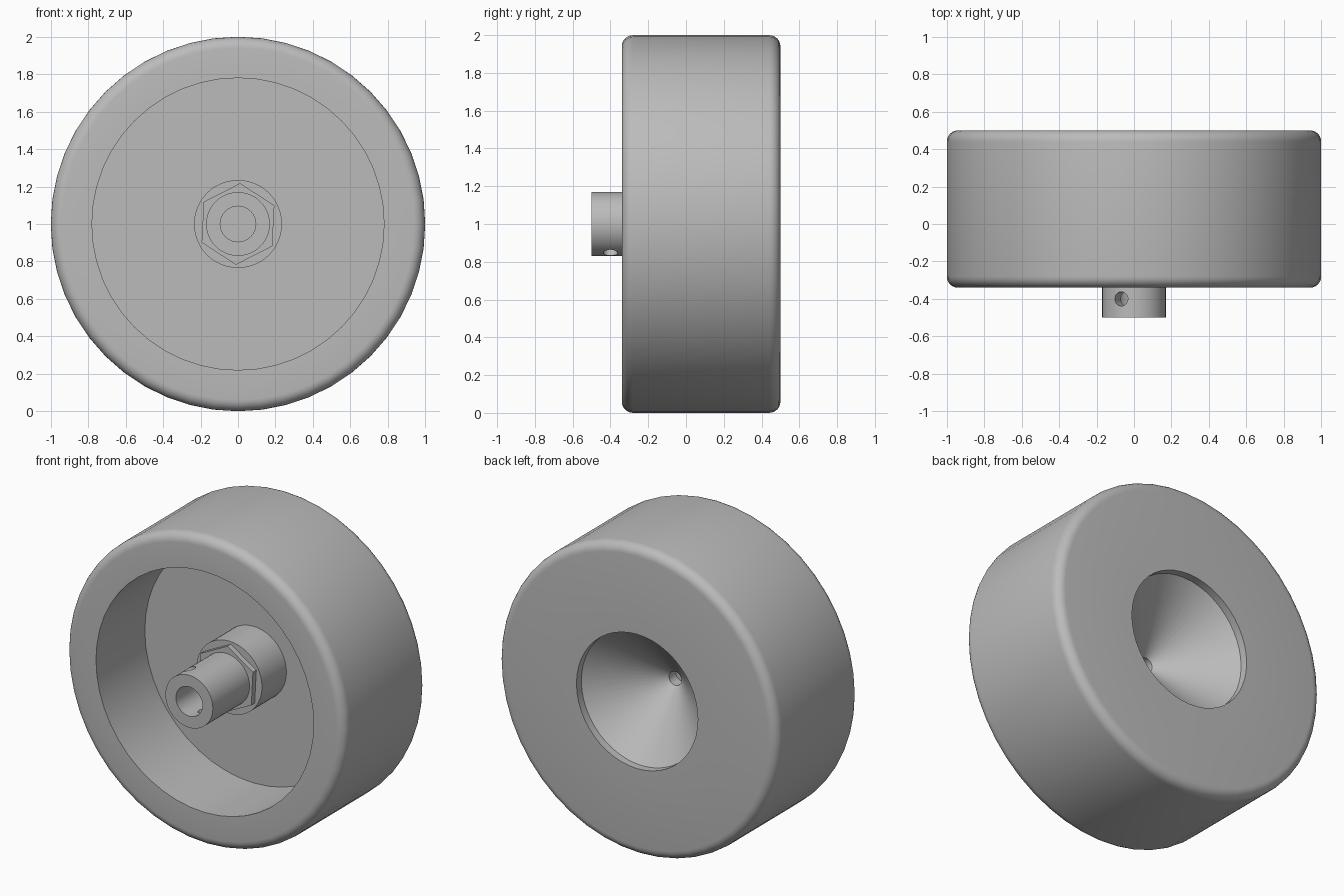
import bpy, bmesh
from math import sin, cos, pi, radians
from mathutils import Matrix, Vector

cube = bpy.data.objects.get("Cube")
if cube:
    bpy.data.objects.remove(cube)

AXIS_Z = 1.0  # height of the turning axis

grey = bpy.data.materials.new("plain_grey")
grey.use_nodes = True
GREY = (0.5, 0.5, 0.5, 1)
grey.diffuse_color = GREY
grey.node_tree.nodes["Principled BSDF"].inputs["Base Color"].default_value = GREY


def lathe(name, profile, sides, phase=0.0):
    """Turn (radius, y) points about the y axis; radius 0 closes the solid."""
    bm = bmesh.new()
    rings = []
    for r, y in profile:
        count = sides if r > 0 else 1
        rings.append([bm.verts.new((r * sin(phase + 2 * pi * i / sides), y,
                                    AXIS_Z + r * cos(phase + 2 * pi * i / sides)))
                      for i in range(count)])
    for a, b in zip(rings, rings[1:]):
        for i in range(sides):
            j = (i + 1) % sides
            corners = [a[i % len(a)], a[j % len(a)], b[j % len(b)], b[i % len(b)]]
            bm.faces.new(list(dict.fromkeys(corners)))
    bmesh.ops.recalc_face_normals(bm, faces=bm.faces)
    mesh = bpy.data.meshes.new(name)
    bm.to_mesh(mesh)
    bm.free()
    mesh.materials.append(grey)
    obj = bpy.data.objects.new(name, mesh)
    bpy.context.collection.objects.link(obj)
    return obj


def select_only(obj):
    bpy.ops.object.select_all(action='DESELECT')
    obj.select_set(True)
    bpy.context.view_layer.objects.active = obj


def fillet(r, y, start, radius=0.06, steps=6):
    """Quarter round centred at (r, y), from the start angle in degrees."""
    angles = [radians(start + 90 * k / steps) for k in range(steps + 1)]
    return [(r + radius * cos(a), y + radius * sin(a)) for a in angles]


# Wheel: hollow front with a collar, rounded rim, conical back recess
wheel_profile = [(0, -0.09), (0.235, -0.09), (0.235, 0.16), (0.78, 0.16), (0.78, -0.34)]
wheel_profile += fillet(0.94, -0.28, -90) + fillet(0.94, 0.44, 0)
wheel_profile += [(0.435, 0.5), (0.435, 0.45), (0.045, 0.11), (0.045, 0.04), (0, 0.04)]
wheel = lathe("wheel_body", wheel_profile, 48)

# Hexagonal nut on the collar
nut = lathe("hex_nut", [(0, -0.125), (0.218, -0.125), (0.218, -0.08), (0, -0.08)],
            6, radians(3))

# Bored shaft
shaft = lathe("hub_shaft", [(0, -0.12), (0.095, -0.12), (0.095, -0.5), (0.17, -0.5),
                            (0.17, -0.06), (0, -0.06)], 40)

# Tilted pin hole drilled across the shaft
bm = bmesh.new()
bmesh.ops.create_cone(bm, cap_ends=True, segments=24, radius1=0.038, radius2=0.038, depth=0.6)
bm.transform(Matrix.Translation(Vector((0, -0.4, AXIS_Z))) @ Matrix.Rotation(radians(-24), 4, 'Y'))
drill_mesh = bpy.data.meshes.new("pin_hole_cutter")
bm.to_mesh(drill_mesh)
bm.free()
drill_mesh.materials.append(grey)
drill = bpy.data.objects.new("pin_hole_cutter", drill_mesh)
bpy.context.collection.objects.link(drill)
drill.hide_render = True
cut = shaft.modifiers.new("pin_hole", 'BOOLEAN')
cut.operation = 'DIFFERENCE'
cut.solver = 'EXACT'
cut.object = drill
select_only(shaft)
bpy.ops.object.modifier_apply(modifier=cut.name)
bpy.data.objects.remove(drill)

# Smooth round surfaces, keep crisp edges
for obj in (wheel, nut, shaft):
    select_only(obj)
    bpy.ops.object.shade_smooth_by_angle(angle=radians(30))
